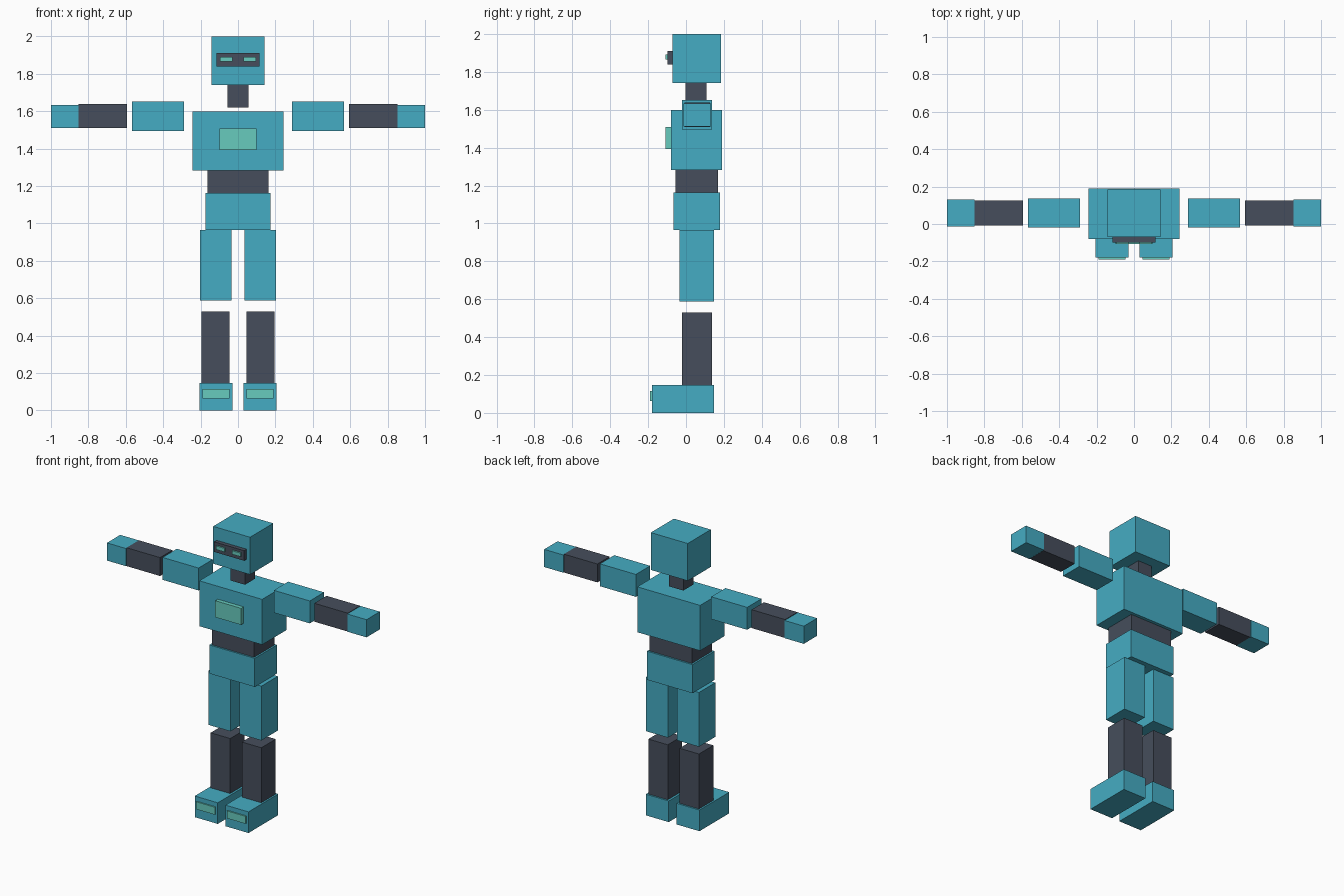
import bpy
import bmesh
from mathutils import Vector

default = bpy.data.objects.get("Cube")
if default:
    bpy.data.objects.remove(default, do_unlink=True)


def make_material(name, colour):
    mat = bpy.data.materials.new(name)
    mat.use_nodes = True
    rgba = (*colour, 1)
    mat.diffuse_color = rgba
    for node in mat.node_tree.nodes:
        if node.type == "BSDF_PRINCIPLED":
            node.inputs["Base Color"].default_value = rgba
            node.inputs["Roughness"].default_value = 0.6
    return mat


teal = make_material("teal armour", (0.06, 0.413, 0.546))
dark = make_material("dark slate", (0.061, 0.076, 0.107))
mint = make_material("mint glow", (0.136, 0.597, 0.515))


def box(name, x, y, z, mat):
    """Flat-sided block from its (min, max) range on each axis."""
    low, high = (Vector(corner) for corner in zip(x, y, z))
    bm = bmesh.new()
    bmesh.ops.create_cube(bm, size=1)
    bmesh.ops.scale(bm, vec=high - low, verts=bm.verts)
    mesh = bpy.data.meshes.new(name)
    bm.to_mesh(mesh)
    bm.free()
    mesh.materials.append(mat)
    obj = bpy.data.objects.new(name, mesh)
    obj.location = (low + high) / 2
    bpy.context.collection.objects.link(obj)
    return obj


def centred(name, half_width, y, z, mat):
    return box(name, (-half_width, half_width), y, z, mat)


def pair(name, x, y, z, mat):
    """The same block on the left (+x) and right (-x)."""
    box("left_" + name, x, y, z, mat)
    box("right_" + name, (-x[1], -x[0]), y, z, mat)


# Head and face
centred("head", 0.142, (-0.07, 0.184), (1.74, 2.0), teal)
centred("visor", 0.116, (-0.098, -0.07), (1.84, 1.91), dark)
pair("eye", (0.029, 0.095), (-0.108, -0.098), (1.866, 1.891), mint)
centred("neck", 0.055, (-0.002, 0.108), (1.62, 1.74), dark)

# Body
centred("chest", 0.242, (-0.08, 0.19), (1.282, 1.598), teal)
centred("chest_panel", 0.1, (-0.108, -0.08), (1.393, 1.508), mint)
centred("waist", 0.163, (-0.055, 0.168), (1.164, 1.282), dark)
centred("pelvis", 0.175, (-0.066, 0.18), (0.965, 1.164), teal)

# Arms
pair("upper_arm", (0.29, 0.567), (-0.02, 0.137), (1.495, 1.651), teal)
pair("forearm", (0.594, 0.852), (-0.009, 0.126), (1.51, 1.638), dark)
pair("hand", (0.852, 1.0), (-0.014, 0.132), (1.511, 1.634), teal)

# Legs
pair("thigh", (0.035, 0.203), (-0.033, 0.148), (0.587, 0.965), teal)
pair("shin", (0.045, 0.195), (-0.022, 0.136), (0.147, 0.53), dark)
pair("foot", (0.03, 0.207), (-0.18, 0.147), (0.0, 0.147), teal)
pair("toe_panel", (0.046, 0.19), (-0.189, -0.18), (0.063, 0.115), mint)
